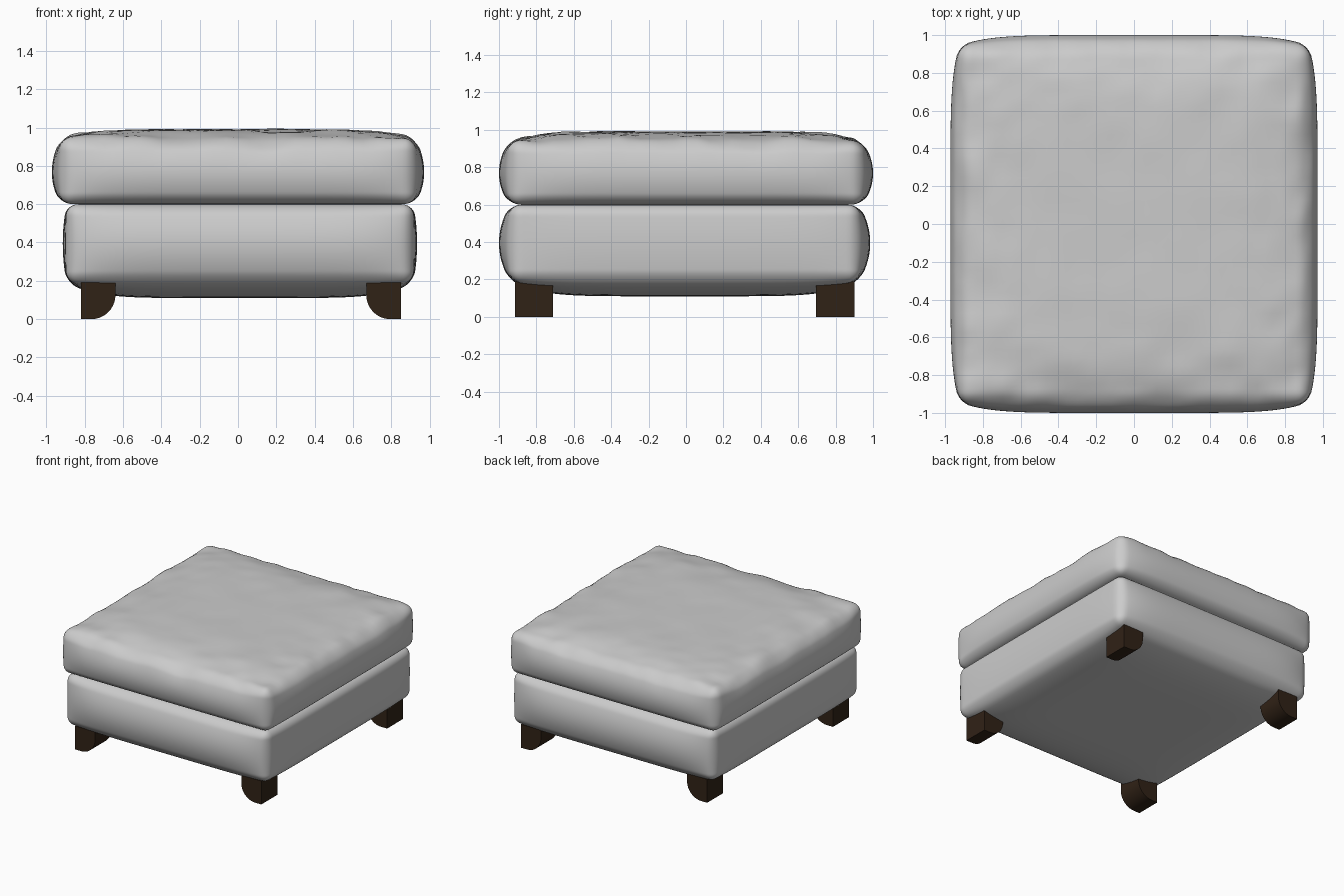
import bpy, bmesh, math
from mathutils import Vector, noise

if "Cube" in bpy.data.objects:
    bpy.data.objects.remove(bpy.data.objects["Cube"])


def cushion(name, lo, hi, radius, bulge, top, bottom, wrinkle=0.0):
    """Rounded box whose sides, top and underside swell outward."""
    lo, hi = Vector(lo), Vector(hi)
    centre, half = (lo + hi) / 2, (hi - lo) / 2
    bm = bmesh.new()
    bmesh.ops.create_cube(bm, size=2)
    bmesh.ops.subdivide_edges(bm, edges=bm.edges[:], cuts=47, use_grid_fill=True)
    for v in bm.verts:
        # crowd the grid towards the edges, then round them
        p = Vector([math.sin(c * math.pi / 2) * h for c, h in zip(v.co, half)])
        inner = Vector([max(-(h - radius), min(h - radius, c)) for c, h in zip(p, half)])
        p = inner + (p - inner).normalized() * radius
        u, w, t = (p[i] / half[i] for i in range(3))
        fu, fw, ft = 1 - u ** 6, 1 - w ** 6, 1 - t * t
        p.x += bulge[0] * u * fw * ft
        p.y += bulge[1] * w * fu * ft
        p.z += (top * max(t, 0) - bottom * max(-t, 0)) * fu * fw
        # soft creases in the upper fabric, strongest near the border
        if wrinkle and t > 0:
            border = max(abs(u), abs(w)) ** 4
            n = noise.noise(Vector((p.x * 4, p.y * 4, 3.1)))
            n += 0.6 * noise.noise(Vector((p.x * 9, p.y * 9, 7.7)))
            p.z += wrinkle * n * t * (0.3 + border)
        v.co = p + centre
    mesh = bpy.data.meshes.new(name)
    bm.to_mesh(mesh)
    bm.free()
    mesh.shade_smooth()
    ob = bpy.data.objects.new(name, mesh)
    bpy.context.collection.objects.link(ob)


wood = bpy.data.materials.new("dark_wood")
wood.diffuse_color = (0.03, 0.016, 0.008, 1)
wood.use_nodes = True
wood.node_tree.nodes["Principled BSDF"].inputs["Base Color"].default_value = wood.diffuse_color


def leg(name, outer_x, side, y0, y1):
    """Block foot with a quarter-round on its inner lower corner."""
    width, height, r = 0.18, 0.19, 0.125
    pts = [(0, height), (0, 0)]
    for i in range(11):
        a = i / 10 * math.pi / 2
        pts.append((width - r + r * math.sin(a), r - r * math.cos(a)))
    pts.append((width, height))
    bm = bmesh.new()
    face = bm.faces.new([bm.verts.new((outer_x - side * x, y0, z)) for x, z in pts])
    ext = bmesh.ops.extrude_face_region(bm, geom=[face])["geom"]
    bmesh.ops.translate(bm, vec=(0, y1 - y0, 0),
                        verts=[g for g in ext if isinstance(g, bmesh.types.BMVert)])
    bmesh.ops.recalc_face_normals(bm, faces=bm.faces[:])
    mesh = bpy.data.meshes.new(name)
    bm.to_mesh(mesh)
    bm.free()
    mesh.materials.append(wood)
    ob = bpy.data.objects.new(name, mesh)
    bpy.context.collection.objects.link(ob)
    bpy.ops.object.select_all(action='DESELECT')
    ob.select_set(True)
    bpy.context.view_layer.objects.active = ob
    bpy.ops.object.shade_smooth_by_angle(angle=math.radians(30))


# upholstered base and loose top cushion
cushion("base", (-0.895, -0.94, 0.19), (0.915, 0.925, 0.6), 0.06,
        (0.02, 0.06), 0.0, 0.08)
cushion("seat_cushion", (-0.925, -0.945, 0.6), (0.925, 0.945, 0.935), 0.06,
        (0.047, 0.055), 0.055, 0.0, wrinkle=0.016)

# four feet
for side, sname, ox in ((-1, "left", -0.82), (1, "right", 0.85)):
    for fname, y0, y1 in (("front", -0.915, -0.71), ("back", 0.695, 0.9)):
        leg(f"{fname}_{sname}_leg", ox, side, y0, y1)
